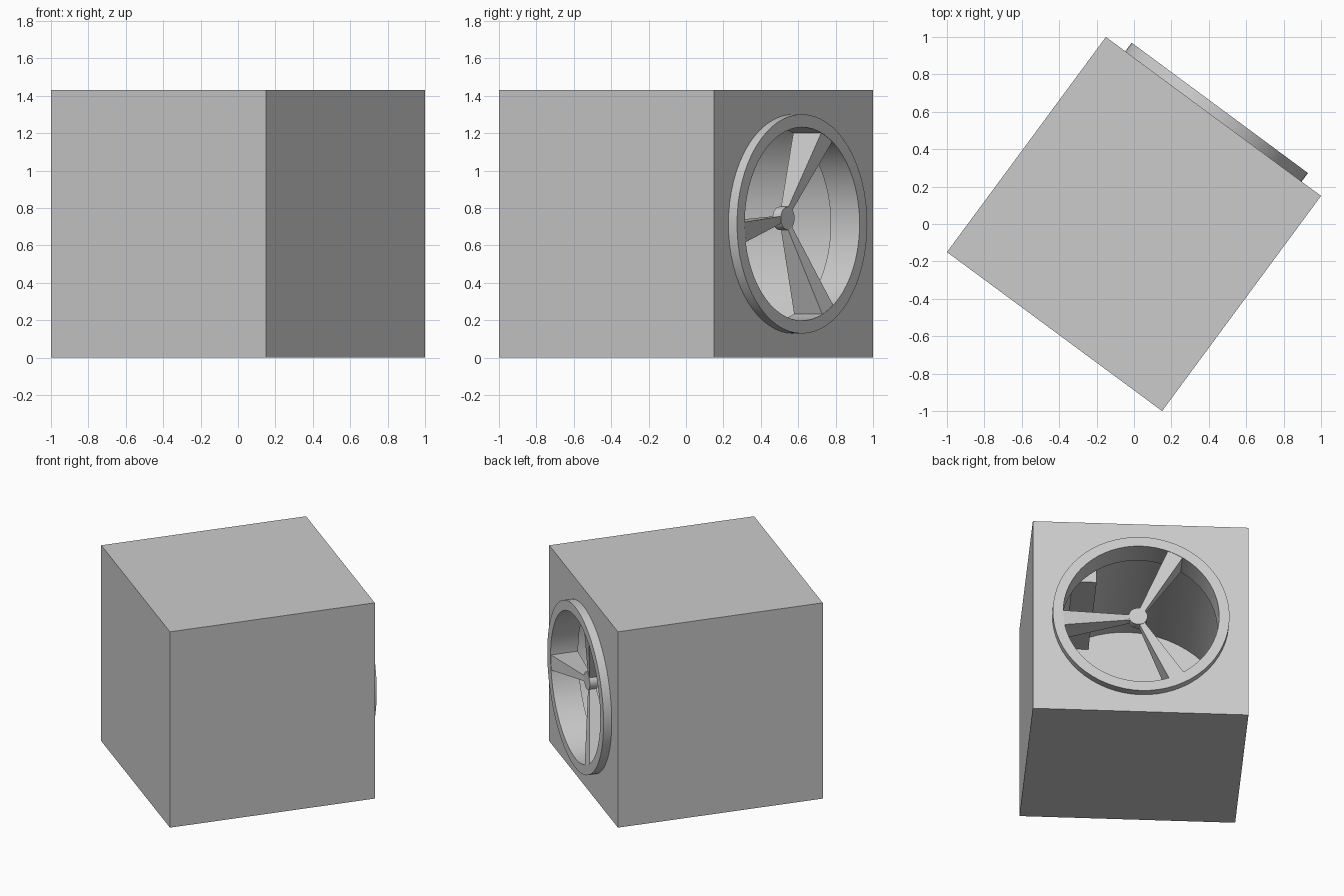
import bpy, bmesh, math
from mathutils import Matrix, Vector

if "Cube" in bpy.data.objects:
    bpy.data.objects.remove(bpy.data.objects["Cube"])

H = 0.715                                   # half side of the cabinet
N = Vector((0.594, 0.804, 0)).normalized()  # direction the fan faces
R = Vector((-N.y, N.x, 0))
# local frame: x across the fan face, y up, z outward
FRAME = Matrix(((R.x, 0, N.x, 0), (R.y, 0, N.y, 0), (0, 1, 0, H), (0, 0, 0, 1)))
FRONT, BACK = H + 0.057, H - 0.135          # ring depth range


def finish(name, bm, smooth=True):
    bmesh.ops.recalc_face_normals(bm, faces=bm.faces)
    me = bpy.data.meshes.new(name)
    bm.to_mesh(me)
    bm.free()
    ob = bpy.data.objects.new(name, me)
    me.transform(FRAME)
    bpy.context.collection.objects.link(ob)
    if smooth:
        shade(ob)
    return ob


def shade(ob):
    bpy.ops.object.select_all(action='DESELECT')
    ob.select_set(True)
    bpy.context.view_layer.objects.active = ob
    bpy.ops.object.shade_smooth_by_angle(angle=math.radians(30))


def lathe(name, profile, closed=False, centre=(0, 0), n=64):
    bm = bmesh.new()
    rings = [[bm.verts.new((centre[0] + r * math.cos(2 * math.pi * i / n),
                            centre[1] + r * math.sin(2 * math.pi * i / n), z))
              for i in range(n)] for r, z in profile]
    pairs = list(zip(rings, rings[1:]))
    if closed:
        pairs.append((rings[-1], rings[0]))
    else:
        bm.faces.new(rings[0])
        bm.faces.new(rings[-1])
    for a, b in pairs:
        for i in range(n):
            j = (i + 1) % n
            bm.faces.new((a[i], a[j], b[j], b[i]))
    return finish(name, bm)


def box(name, lo, hi):
    bm = bmesh.new()
    bmesh.ops.create_cube(bm, size=1)
    for v in bm.verts:
        v.co = [lo[k] + (v.co[k] + 0.5) * (hi[k] - lo[k]) for k in range(3)]
    return finish(name, bm, False)


# cabinet with a round chamber behind the opening
body = box("cabinet", (-H, -H, -H), (H, H, H))
cutter = lathe("chamber_cutter", [(0.7, -0.69), (0.7, BACK), (0.55, BACK), (0.55, H + 0.1)])
cutter.hide_render = True
mod = body.modifiers.new("chamber", 'BOOLEAN')
mod.object = cutter
mod.operation = 'DIFFERENCE'
mod.solver = 'EXACT'
bpy.context.view_layer.objects.active = body
bpy.ops.object.modifier_apply(modifier="chamber")
bpy.data.objects.remove(cutter)
shade(body)

# raised ring lining the opening
lathe("fan_ring", [(0.517, BACK), (0.517, FRONT), (0.586, FRONT),
                   (0.586, H - 0.01), (0.56, H - 0.01), (0.56, BACK)], closed=True)

# small hub, slightly off centre
HUB = (-0.015, 0.03)
lathe("hub", [(0.062, FRONT - 0.14), (0.062, FRONT - 0.085)], centre=HUB, n=32)


# wedge spokes: broad and deep at the rim, thin at the hub
def spoke(name, degrees):
    a = math.radians(degrees)
    bm = bmesh.new()
    inner, outer = [], []
    side = Vector((-math.sin(a), math.cos(a)))
    for s, top in ((-1, 1), (1, 1), (1, 0), (-1, 0)):
        b = a + s * 0.105
        outer.append(bm.verts.new((0.523 * math.cos(b), 0.523 * math.sin(b),
                                   FRONT - 0.002 if top else BACK + 0.002)))
        p = Vector(HUB) + side * s * 0.015
        inner.append(bm.verts.new((p.x, p.y, FRONT - (0.1 if top else 0.13))))
    bm.faces.new(inner)
    bm.faces.new(outer)
    for i in range(4):
        j = (i + 1) % 4
        bm.faces.new((inner[i], inner[j], outer[j], outer[i]))
    finish(name, bm, False)


for k, deg in enumerate((64, 185, 297)):
    spoke(f"spoke_{k + 1}", deg)

# block inside the chamber
box("inner_block", (-0.5, 0.56, -0.69), (-0.26, 0.66, 0.2))
